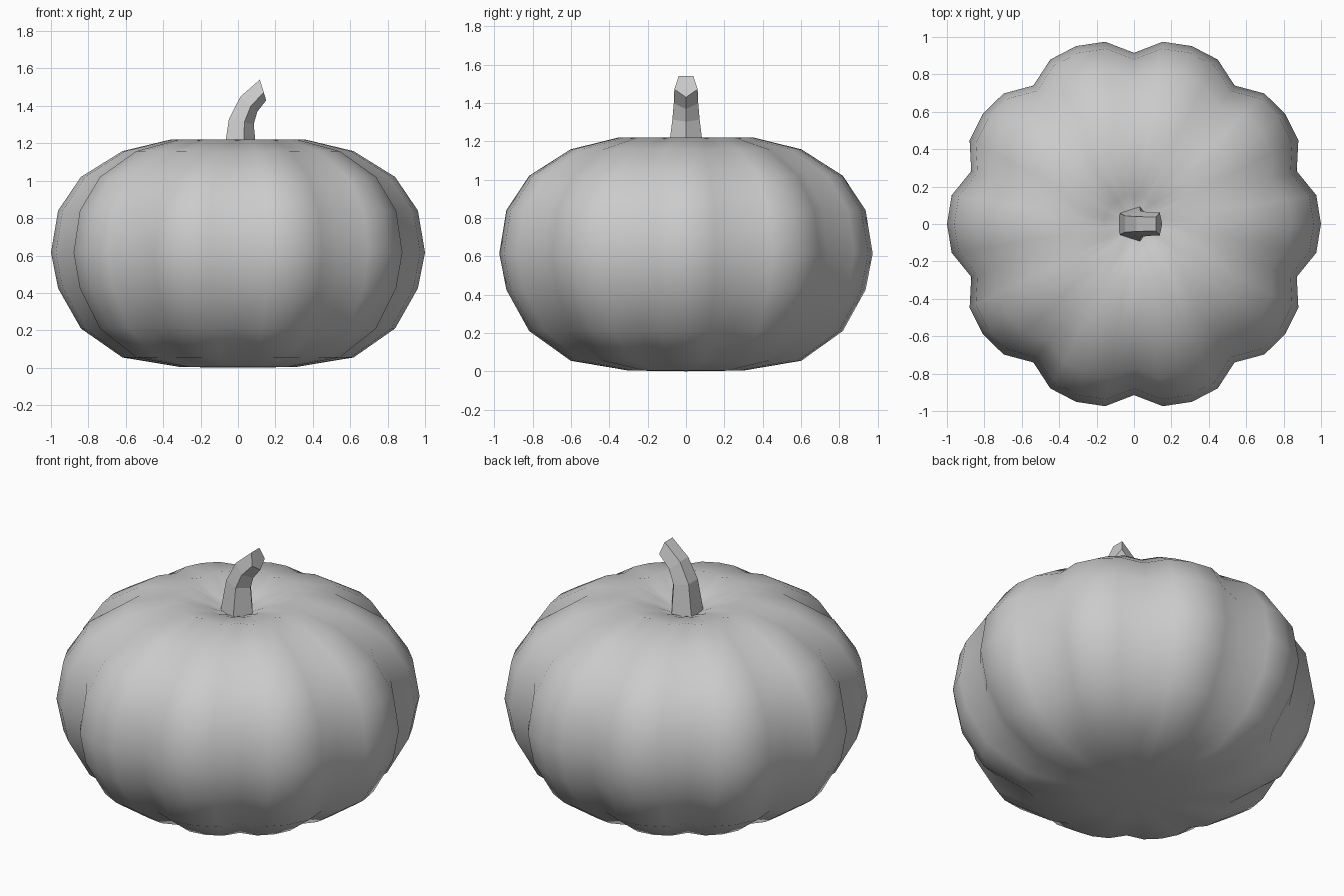
import bpy, bmesh
from math import sin, cos, pi, radians, sqrt
from mathutils import Vector

if "Cube" in bpy.data.objects:
    bpy.data.objects.remove(bpy.data.objects["Cube"])

LOBES, SEGS = 10, 40


def make_object(name, rings, start, end, smooth):
    """Skin closed rings of points; start/end are pole points or None for flat caps."""
    bm = bmesh.new()
    loops = [[bm.verts.new(p) for p in ring] for ring in rings]
    n = len(loops[0])
    for a, b in zip(loops, loops[1:]):
        for i in range(n):
            j = (i + 1) % n
            bm.faces.new((a[i], a[j], b[j], b[i]))
    for loop, pole in ((loops[0], start), (loops[-1], end)):
        if pole is None:
            bm.faces.new(loop)
        else:
            v = bm.verts.new(pole)
            for i in range(n):
                bm.faces.new((v, loop[i], loop[(i + 1) % n]))
    bmesh.ops.recalc_face_normals(bm, faces=bm.faces)
    for f in bm.faces:
        f.smooth = smooth
    mesh = bpy.data.meshes.new(name)
    bm.to_mesh(mesh)
    bm.free()
    obj = bpy.data.objects.new(name, mesh)
    bpy.context.collection.objects.link(obj)
    return obj


# Pumpkin body: squashed profile (radius, height) swept with ten rounded lobes
profile = [(0.31, 0.004), (0.618, 0.055), (0.84, 0.21), (0.962, 0.425), (1.0, 0.615),
           (0.962, 0.84), (0.84, 1.02), (0.618, 1.158), (0.36, 1.22), (0.16, 1.175)]


def lobed_ring(r, z):
    pts = []
    for i in range(SEGS):
        a = 2 * pi * i / SEGS
        k = 0.915 + 0.085 * sqrt(abs(cos(a * LOBES / 2)))
        pts.append((r * k * cos(a), r * k * sin(a), z))
    return pts


make_object("pumpkin_body", [lobed_ring(r, z) for r, z in profile],
            (0, 0, 0), (0, 0, 1.11), True)

# Stem: five-sided, tapering and bending towards +x: (x, z, radius, tilt)
path = [(0.0, 1.10, 0.103, 0), (0.011, 1.318, 0.075, 12),
        (0.053, 1.413, 0.067, 42), (0.132, 1.491, 0.064, 73)]


def stem_ring(x, z, r, tilt):
    t = radians(tilt)
    across = Vector((cos(t), 0, -sin(t)))
    side = Vector((0, 1, 0))
    return [Vector((x, 0, z)) + r * (cos(a) * across + sin(a) * side)
            for a in (2 * pi * i / 5 for i in range(5))]


make_object("stem", [stem_ring(*p) for p in path], None, None, False)
